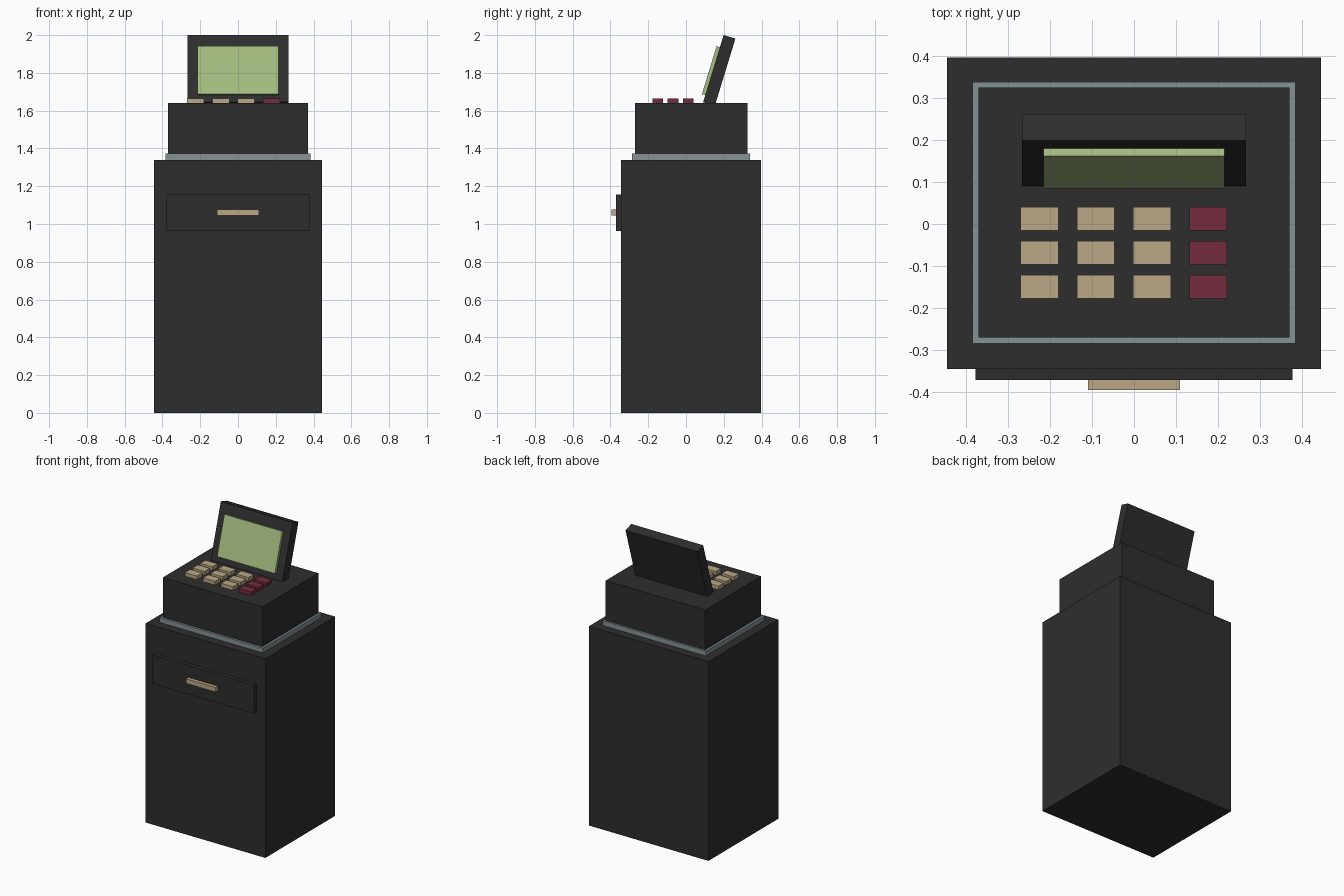
import bpy
import bmesh
import math
from mathutils import Matrix, Vector

cube = bpy.data.objects.get("Cube")
if cube:
    bpy.data.objects.remove(cube, do_unlink=True)


def make_material(name, rgb):
    mat = bpy.data.materials.new(name)
    mat.use_nodes = True
    colour = (*rgb, 1.0)
    mat.diffuse_color = colour
    mat.node_tree.nodes["Principled BSDF"].inputs["Base Color"].default_value = colour
    return mat


charcoal = make_material("charcoal", (0.027, 0.027, 0.027))
steel = make_material("steel grey", (0.235, 0.287, 0.305))
tan = make_material("tan", (0.497, 0.386, 0.238))
crimson = make_material("crimson", (0.178, 0.025, 0.045))
green = make_material("screen green", (0.376, 0.503, 0.216))


def box(name, mat, x, y, z, frame=Matrix()):
    """Box spanning the x, y and z ranges, placed by an optional frame."""
    size = Vector((x[1] - x[0], y[1] - y[0], z[1] - z[0]))
    centre = Vector((sum(x), sum(y), sum(z))) / 2
    bm = bmesh.new()
    bmesh.ops.create_cube(bm, size=1, matrix=Matrix.Diagonal((*size, 1)))
    mesh = bpy.data.meshes.new(name)
    bm.to_mesh(mesh)
    bm.free()
    mesh.materials.append(mat)
    obj = bpy.data.objects.new(name, mesh)
    obj.matrix_world = frame @ Matrix.Translation(centre)
    bpy.context.collection.objects.link(obj)
    return obj


def sym(half):
    return (-half, half)


# Cabinet with drawer and handle
box("cabinet", charcoal, sym(0.445), (-0.345, 0.397), (0, 1.34))
box("drawer_front", charcoal, sym(0.378), (-0.371, -0.345), (0.962, 1.156))
box("drawer_handle", tan, sym(0.11), (-0.395, -0.371), (1.045, 1.076))

# Register body standing on a steel trim
box("trim", steel, sym(0.385), (-0.285, 0.338), (1.34, 1.372))
box("register_body", charcoal, sym(0.37), (-0.27, 0.325), (1.372, 1.64))

# Keypad: three tan columns and one crimson column
for row in range(3):
    for col in range(4):
        x, y = -0.225 + 0.134 * col, 0.012 - 0.081 * row
        box(f"key_{row + 1}_{col + 1}", crimson if col == 3 else tan,
            (x - 0.045, x + 0.045), (y - 0.028, y + 0.028), (1.64, 1.665))

# Display leaning backwards
tilt = Matrix.Translation((0, 0.176, 1.813)) @ Matrix.Rotation(math.radians(-17), 4, "X")
box("display_panel", charcoal, sym(0.267), sym(0.0325), sym(0.186), tilt)
box("display_screen", green, sym(0.215), (-0.051, -0.0325), (-0.147, 0.119), tilt)
